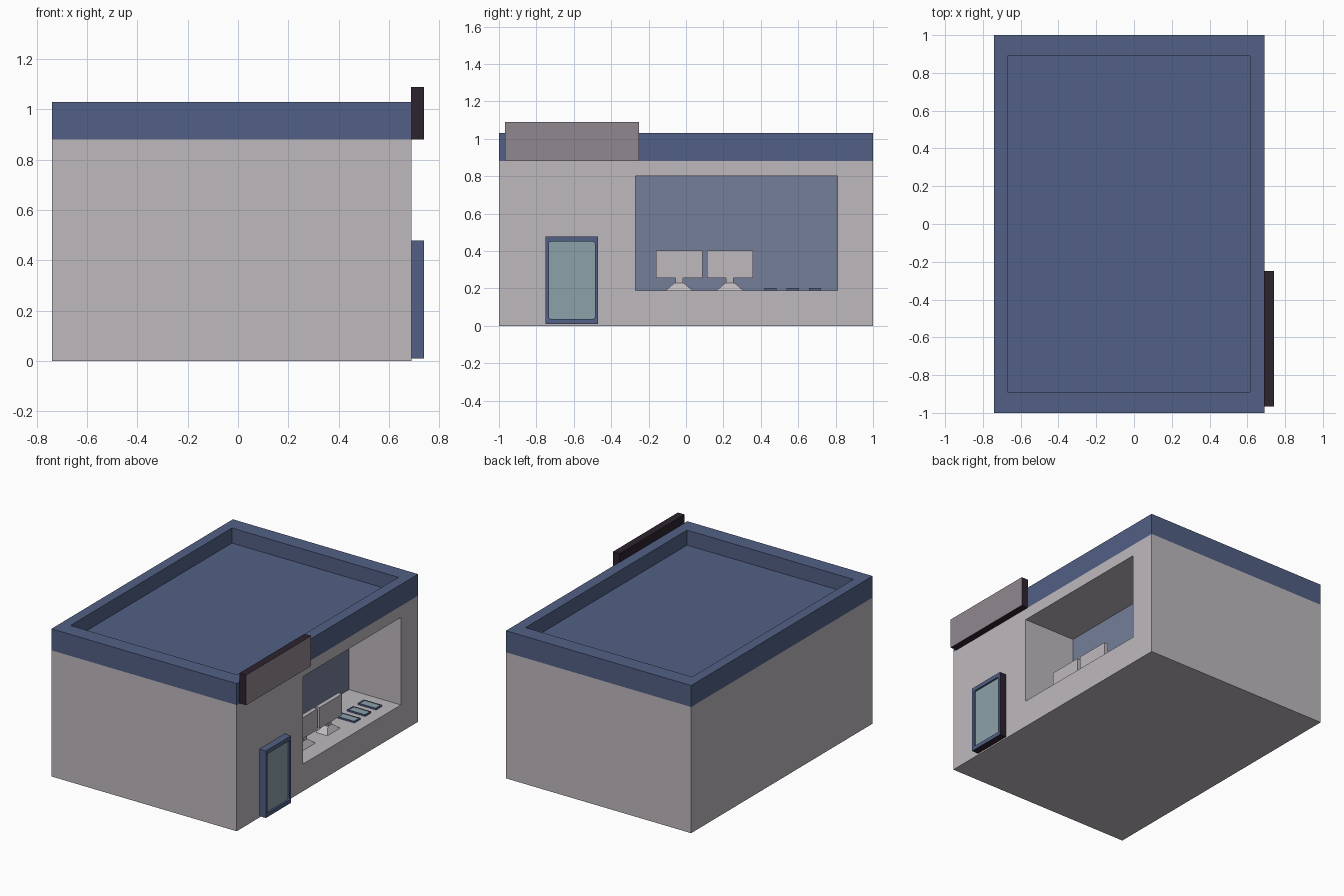
import bpy, bmesh

if "Cube" in bpy.data.objects:
    bpy.data.objects.remove(bpy.data.objects["Cube"])


def material(name, r, g, b):
    def lin(c):
        c /= 255
        return c / 12.92 if c < 0.04045 else ((c + 0.055) / 1.055) ** 2.4
    m = bpy.data.materials.new(name)
    m.diffuse_color = (lin(r), lin(g), lin(b), 1)
    m.use_nodes = True
    m.node_tree.nodes["Principled BSDF"].inputs["Base Color"].default_value = m.diffuse_color
    return m


WALL = material("wall_grey", 190, 185, 190)
BLUE = material("trim_blue", 81, 96, 133)
GLASS = material("pale_glass", 140, 161, 170)
BACK = material("display_blue", 116, 126, 152)
DARK = material("dark_plum", 45, 35, 47)
MAUVE = material("sign_mauve", 144, 136, 144)


def finish(bm, name, mats):
    me = bpy.data.meshes.new(name)
    bm.normal_update()
    bm.to_mesh(me)
    bm.free()
    for m in mats:
        me.materials.append(m)
    ob = bpy.data.objects.new(name, me)
    bpy.context.collection.objects.link(ob)
    return ob


def recessed_box(name, axis, lo, hi, in_lo, in_hi, depth, mats,
                 skip=None, corner=0, dark_rule=None):
    """Box whose +axis face has a rectangular pocket; pocket floor uses mats[1]."""
    a, u, v = axis, (axis + 1) % 3, (axis + 2) % 3
    bm = bmesh.new()

    def ring(u0, v0, u1, v1, w):
        out = []
        for pu, pv in ((u0, v0), (u1, v0), (u1, v1), (u0, v1)):
            co = [0, 0, 0]
            co[a], co[u], co[v] = w, pu, pv
            out.append(bm.verts.new(co))
        return out

    inner = (*in_lo, *in_hi)
    outer = (lo[u], lo[v], hi[u], hi[v])
    rings = [ring(*outer, lo[a]), ring(*outer, hi[a]),
             ring(*inner, hi[a]), ring(*inner, hi[a] - depth)]
    for r, s in zip(rings, rings[1:]):
        for i in range(4):
            j = (i + 1) % 4
            bm.faces.new((r[i], r[j], s[j], s[i]))
    bm.faces.new(rings[0][::-1])
    bm.faces.new(rings[3]).material_index = 1
    bm.normal_update()
    if dark_rule:
        for f in bm.faces:
            if dark_rule(f):
                f.material_index = 2
    if skip:
        bmesh.ops.delete(bm, geom=[f for f in bm.faces if skip(f)], context='FACES_ONLY')
    if corner:
        edges = [bm.edges.get((p, q)) for p, q in zip(rings[2], rings[3])]
        bmesh.ops.bevel(bm, geom=edges, offset=corner, segments=3, profile=0.5,
                        affect='EDGES')
    return finish(bm, name, mats)


def box(name, lo, hi, mats, top_scale=None, rule=None):
    bm = bmesh.new()
    bmesh.ops.create_cube(bm, size=1)
    for vert in bm.verts:
        s = top_scale if top_scale and vert.co.z > 0 else (1, 1)
        k = (s[0], s[1], 1)
        vert.co = [(lo[i] + hi[i]) / 2 + vert.co[i] * k[i] * (hi[i] - lo[i])
                   for i in range(3)]
    bm.normal_update()
    if rule:
        for f in bm.faces:
            f.material_index = rule(f)
    return finish(bm, name, mats)


# Main walls with the deep display window on the +x side
recessed_box("walls", 0, (-0.74, -1, 0), (0.69, 1, 0.88), (-0.27, 0.19), (0.81, 0.80),
             0.40, [WALL, BACK],
             skip=lambda f: f.normal.z > 0.9 and f.calc_center_median().z > 0.87)

# Roof band with sunken roof deck
recessed_box("roof", 2, (-0.74, -1, 0.88), (0.69, 1, 1.03), (-0.67, -0.89), (0.615, 0.89),
             0.105, [BLUE, BLUE], skip=lambda f: f.normal.z < -0.9)

# Door: blue frame, inset glass, dark underside and far side
recessed_box("door", 0, (0.69, -0.75, 0.01), (0.74, -0.47, 0.478), (-0.733, 0.037),
             (-0.487, 0.45), 0.012, [BLUE, GLASS, DARK], corner=0.012,
             dark_rule=lambda f: f.calc_center_median().x < 0.73
             and (f.normal.z < -0.9 or f.normal.y > 0.9))

# Sign board with lighter face
box("sign", (0.688, -0.967, 0.88), (0.74, -0.25, 1.09), [DARK, MAUVE],
    rule=lambda f: 1 if f.normal.x > 0.9 else 0)

# Two display screens on stands
for n, y in enumerate((-0.037, 0.235), 1):
    box(f"screen_{n}", (0.522, y - 0.124, 0.255), (0.552, y + 0.124, 0.402), [WALL])
    box(f"screen_neck_{n}", (0.522, y - 0.02, 0.228), (0.545, y + 0.02, 0.256), [WALL])
    box(f"screen_base_{n}", (0.485, y - 0.07, 0.19), (0.575, y + 0.07, 0.23), [WALL],
        top_scale=(0.35, 0.35))

# Three small tablets lying on the display shelf
for n, y in enumerate((0.452, 0.571, 0.69), 1):
    recessed_box(f"tablet_{n}", 2, (0.465, y - 0.033, 0.19), (0.605, y + 0.033, 0.201),
                 (0.475, y - 0.026), (0.595, y + 0.026), 0.002, [BLUE, GLASS])
